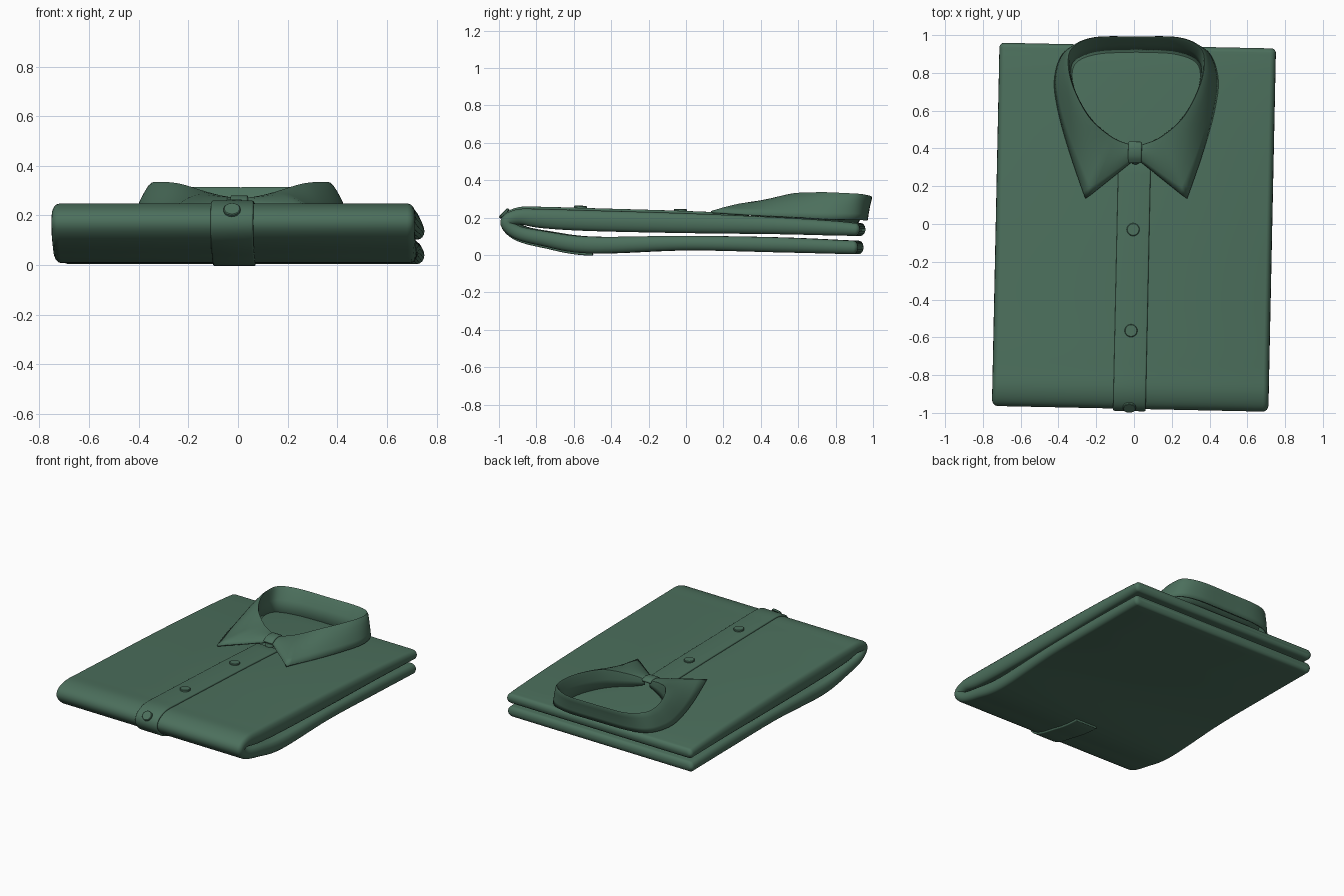
import bpy, math
from mathutils import Vector, Matrix

if "Cube" in bpy.data.objects:
    bpy.data.objects.remove(bpy.data.objects["Cube"])

green = bpy.data.materials.new("shirt green")
green.diffuse_color = (0.072, 0.16, 0.108, 1)
green.use_nodes = True
green.node_tree.nodes["Principled BSDF"].inputs["Base Color"].default_value = green.diffuse_color
TWIST = Matrix.Rotation(math.radians(-1.2), 4, 'Z')   # folded stack lies slightly askew


def make(name, verts, faces, matrix=None, angle=40):
    me = bpy.data.meshes.new(name)
    me.from_pydata(verts, [], faces)
    if matrix:
        me.transform(matrix)
    me.materials.append(green)
    me.shade_smooth()
    me.set_sharp_from_angle(angle=math.radians(angle))
    ob = bpy.data.objects.new(name, me)
    bpy.context.collection.objects.link(ob)
    return ob


def spline(pts, n):
    """Catmull-Rom through the points, n samples per span."""
    p = [Vector(q) for q in pts]
    p = [2 * p[0] - p[1]] + p + [2 * p[-1] - p[-2]]
    out = []
    for i in range(1, len(p) - 2):
        a, b, c, d = p[i - 1:i + 3]
        for k in range(n):
            t = k / n
            out.append(0.5 * (2 * b + (c - a) * t + (2 * a - 5 * b + 4 * c - d) * t * t
                              + (3 * b - a - 3 * c + d) * t ** 3))
    return out + [p[-2]]


def frames(path):
    """Position, tangent and outward normal in the y-z plane for each sample."""
    res = []
    for i, p in enumerate(path):
        t = path[min(i + 1, len(path) - 1)] - path[max(i - 1, 0)]
        t = Vector((t.x, t.y)).normalized()
        res.append((Vector((p.x, p.y)), t, Vector((t.y, -t.x)), p.z))
    return res


def sweep(name, fr, half_w, r, end, cx=0.0):
    """Sweep a round-edged slab along y-z frames, with rounded ends."""
    rings = []
    caps = [math.radians(a) for a in (75, 55, 35, 15)]
    p, t, n, h = fr[0]
    rings += [(p - t * end * math.sin(b), n, h * math.cos(b), end * (1 - math.cos(b))) for b in caps]
    rings += [(p, n, h, 0) for p, t, n, h in fr]
    p, t, n, h = fr[-1]
    rings += [(p + t * end * math.sin(b), n, h * math.cos(b), end * (1 - math.cos(b)))
              for b in reversed(caps)]
    verts, m = [], 9
    for p, n, h, inset in rings:
        for side in (1, -1):
            for k in range(m):
                a = math.pi * (k / (m - 1) - 0.5)
                x = side * (half_w - inset - r + r * math.cos(a))
                q = p + n * h * math.sin(a) * side
                verts.append((cx + x, q.x, q.y))
    c = 2 * m
    faces = [(i * c + j, i * c + (j + 1) % c, (i + 1) * c + (j + 1) % c, (i + 1) * c + j)
             for i in range(len(rings) - 1) for j in range(c)]
    faces += [tuple(reversed(range(c))), tuple(range((len(rings) - 1) * c, len(rings) * c))]
    return make(name, verts, faces, TWIST)


# Folded body: (y, z, half thickness) from the upper back edge, round the front fold, to the lower back edge
body = [(0.92, 0.136, 0.034), (0.8, 0.143, 0.039), (0.5, 0.156, 0.045), (0, 0.17, 0.053),
        (-0.5, 0.183, 0.055), (-0.75, 0.194, 0.051), (-0.88, 0.204, 0.041), (-0.945, 0.175, 0.034),
        (-0.89, 0.122, 0.036), (-0.75, 0.088, 0.040), (-0.5, 0.053, 0.045), (0, 0.063, 0.039),
        (0.5, 0.054, 0.040), (0.91, 0.040, 0.036)]
body_fr = frames(spline(body, 8))
sweep("folded_body", body_fr, 0.732, 0.03, 0.025)

# Button placket: a thin strip following the body's outer skin round the fold
skin = [(p + n * (h + 0.004)) for p, t, n, h in body_fr]
strip = [s for i, s in enumerate(skin) if s.x < 0.37 and i <= 80]
strip_fr = frames([Vector((s.x, s.y, 0.008)) for s in strip])
sweep("placket", strip_fr, 0.086, 0.008, 0.004, -0.004)


# Buttons sit on the placket, facing along its normal
def button(name, y, z, x=-0.004, radius=0.034, depth=0.013):
    p, t, n, h = min(strip_fr, key=lambda f: (f[0] - Vector((y, z))).length)
    if n.y > 0.95:
        p = Vector((y, p.y))
    nrm = Vector((0, n.x, n.y))
    rot = nrm.to_track_quat('Z', 'Y').to_matrix().to_4x4()
    base = Vector((x, p.x, p.y)) + nrm * 0.006
    m = 24
    verts = []
    for rr, zz in ((1, 0), (1, 0.75), (0.9, 1)):
        verts += [(radius * rr * math.cos(2 * math.pi * k / m),
                   radius * rr * math.sin(2 * math.pi * k / m), depth * zz) for k in range(m)]
    faces = [(i * m + j, i * m + (j + 1) % m, (i + 1) * m + (j + 1) % m, (i + 1) * m + j)
             for i in range(2) for j in range(m)]
    faces += [tuple(reversed(range(m))), tuple(range(2 * m, 3 * m))]
    make(name, verts, faces, TWIST @ Matrix.Translation(base) @ rot)


button("button_upper", -0.03, 0.23)
button("button_middle", -0.565, 0.245)
button("button_fold", -0.975, 0.212)

# Collar, right half from back centre to front: neckline, fold crest and outer edge
inner = [(0, .915, .17), (.2, .905, .17), (.315, .86, .17), (.345, .78, .18), (.31, .66, .185),
         (.23, .54, .19), (.12, .45, .2), (.02, .41, .225)]
crest = [(0, .99, .308), (.22, .985, .31), (.335, .935, .32), (.362, .85, .325), (.335, .72, .33),
         (.25, .56, .323), (.13, .455, .288), (.02, .41, .262)]
outer = [(0, .965, .185), (.24, .96, .185), (.375, .91, .187), (.428, .77, .19), (.41, .60, .20),
         (.35, .38, .212), (.268, .135, .229), (.02, .335, .242)]
N = 8
ri, rc = spline(inner, N), spline(crest, N)
ro = spline(outer[:-1], N)
ro += [ro[-1].lerp(Vector(outer[-1]), k / N) for k in range(1, N + 1)]   # straight edge from tip to throat


def collar_column(i):
    a, b, c = ri[i], rc[i], ro[i]
    cols = [a, a.lerp(b, 0.5), a.lerp(b, 0.93), b]
    for f in (0.08, 0.3, 0.55, 0.8, 1):
        q = b.lerp(c, f)
        q.z += 0.012 * math.sin(math.pi * f)      # soft roll of the fall
        cols.append(q)
    return cols


cols = [collar_column(i) for i in range(len(ri))]
full = [[Vector((-q.x, q.y, q.z)) for q in c] for c in reversed(cols[1:])] + cols
R = len(full[0])
verts = [(q.x + 0.012, q.y, q.z) for c in full for q in c]
faces = [(i * R + j, i * R + j + 1, (i + 1) * R + j + 1, (i + 1) * R + j)
         for i in range(len(full) - 1) for j in range(R - 1)]
collar = make("collar", verts, faces, angle=55)
sol = collar.modifiers.new("cloth thickness", 'SOLIDIFY')
sol.thickness = 0.012
sol.offset = 0

# Throat tab closing the collar band, with its small button edge
prof = [(0.43, 0.262), (0.40, 0.272), (0.36, 0.268), (0.33, 0.25)]
tab_fr = frames(spline([(y, z, 0.009) for y, z in prof], 4))
tab = sweep("throat_tab", tab_fr, 0.036, 0.009, 0.006, -0.003)
button("collar_button", 0.345, 0.22, 0.0, 0.03, 0.022)
